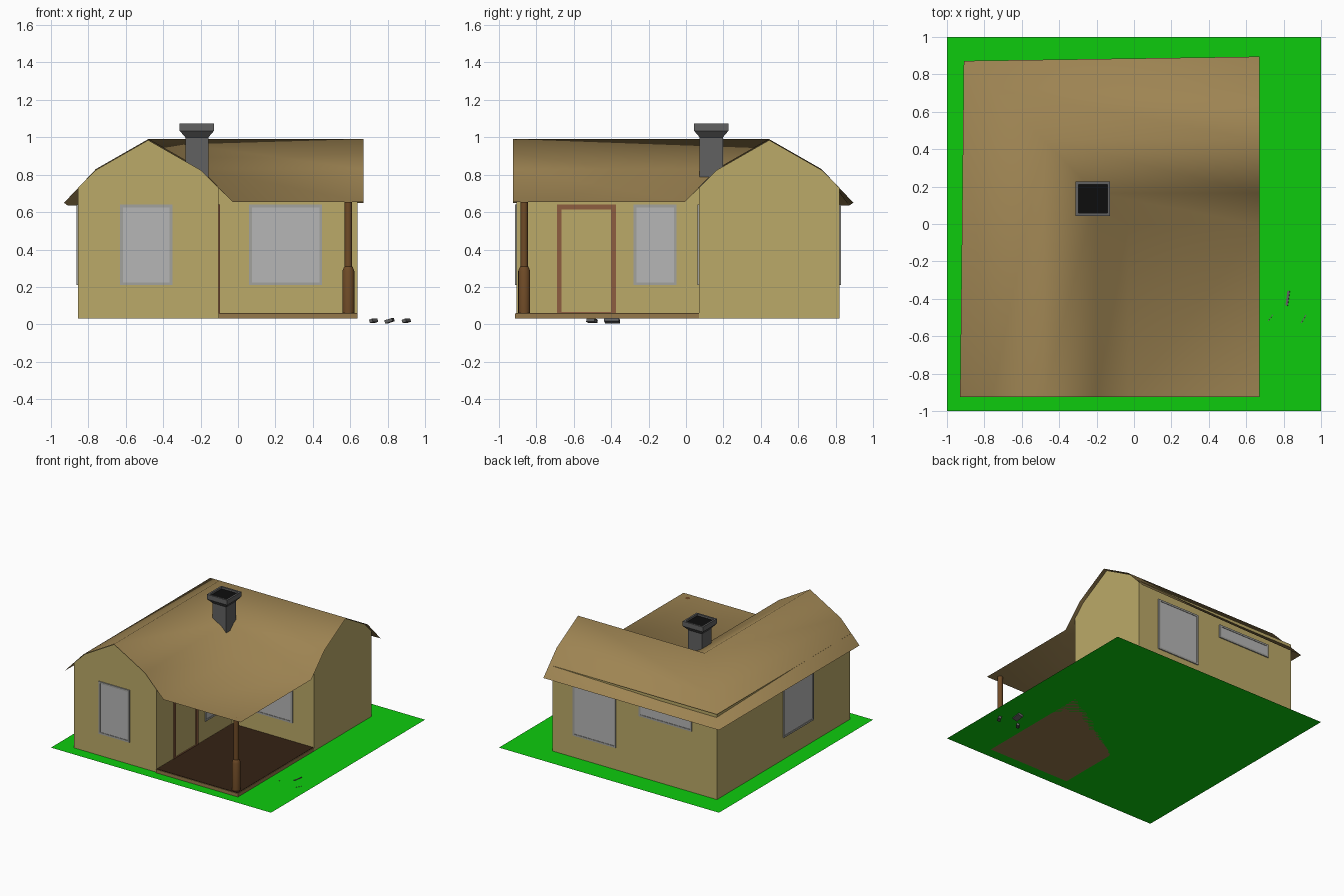
import bpy, bmesh, math
from mathutils import Vector, Matrix

if "Cube" in bpy.data.objects:
    bpy.data.objects.remove(bpy.data.objects["Cube"])

def mat(name, r, g, b):
    m = bpy.data.materials.new(name)
    m.diffuse_color = (r, g, b, 1)
    m.use_nodes = True
    m.node_tree.nodes["Principled BSDF"].inputs["Base Color"].default_value = m.diffuse_color
    return m

GRASS = mat("grass", 0.004, 0.6, 0.004)
WALL = mat("wall", 0.5, 0.4, 0.14)
ROOF = mat("roof", 0.34, 0.23, 0.085)
STONE = mat("stone", 0.12, 0.12, 0.12)
SOOT = mat("soot", 0.004, 0.004, 0.004)
FRAME = mat("frame", 0.36, 0.36, 0.34)
GLASS = mat("glass", 0.47, 0.47, 0.47)
DOOR = mat("door_wood", 0.27, 0.11, 0.05)
POST = mat("post_wood", 0.16, 0.07, 0.02)
EDGE = mat("porch_edge", 0.30, 0.19, 0.07)
DECK = mat("porch_deck", 0.035, 0.016, 0.007)

def obj(name, verts, faces, material, smooth=False, recalc=False):
    me = bpy.data.meshes.new(name)
    me.from_pydata([tuple(v) for v in verts], [], faces)
    if recalc:
        bm = bmesh.new()
        bm.from_mesh(me)
        bmesh.ops.recalc_face_normals(bm, faces=bm.faces)
        bm.to_mesh(me)
        bm.free()
    me.materials.append(material)
    for p in me.polygons:
        p.use_smooth = smooth
    o = bpy.data.objects.new(name, me)
    bpy.context.collection.objects.link(o)
    return o

def box(name, lo, hi, material):
    v = [(x, y, z) for x in (lo[0], hi[0]) for y in (lo[1], hi[1]) for z in (lo[2], hi[2])]
    f = [(0, 1, 3, 2), (4, 6, 7, 5), (0, 4, 5, 1), (2, 3, 7, 6), (0, 2, 6, 4), (1, 5, 7, 3)]
    return obj(name, v, f, material, recalc=True)

def loft(name, rings, material, smooth=False, caps=True):
    """Skin a stack of closed rings with equal point counts."""
    n = len(rings[0])
    v = [p for r in rings for p in r]
    f = [(k*n + i, k*n + (i+1) % n, (k+1)*n + (i+1) % n, (k+1)*n + i)
         for k in range(len(rings) - 1) for i in range(n)]
    if caps:
        f += [tuple(reversed(range(n))), tuple(range(len(v) - n, len(v)))]
    return obj(name, v, f, material, smooth)

RX, RY = -0.48, 0.445          # ridge lines of the two wings
G = 0.03                       # ground height

def stations(d, z, front, right):
    """A profile point carried along the L: front end, mitred corner, right end."""
    return [(RX + d, front, z), (RX + d, RY - d, z), (right, RY - d, z)]

# ground
obj("ground", [(-1, -1, G), (1, -1, G), (1, 1, G), (-1, 1, G)], [(0, 1, 2, 3)], GRASS)

# roof: gambrel profile around the L, plus the flat porch cover
prof = [(-0.45, 0.65), (-0.28, 0.83), (0, 0.99), (0.28, 0.83), (0.45, 0.655)]
v = [p for d, z in prof for p in stations(d, z, -0.925, 0.67)]
f = [(3*i + k, 3*i + 3 + k, 3*i + 4 + k, 3*i + 1 + k) for i in range(4) for k in range(2)]
v.append((0.67, -0.925, 0.655))
f.append((12, 15, 14, 13))
v[1] = (-0.91, 0.872, 0.635)   # drooping clipped rear corner
obj("roof", v, f, ROOF, smooth=True)

# walls: long sides of the L and two gable ends
gable = [(-0.375, G), (0.375, G), (0.375, 0.73), (0.28, 0.825), (0, 0.985), (-0.28, 0.825), (-0.375, 0.73)]
v, f = [], []
for d in (-0.375, 0.375):
    b = len(v)
    v += stations(d, G, -0.905, 0.64) + stations(d, 0.73, -0.905, 0.64)
    for k in range(2):
        q = (b + k, b + k + 1, b + k + 4, b + k + 3)
        f.append(q if d > 0 else q[::-1])
for end in (0, 2):
    b = len(v)
    v += [stations(d, z, -0.905, 0.64)[end] for d, z in gable]
    q = tuple(range(b, b + len(gable)))
    f.append(q if end == 0 else q[::-1])
obj("walls", v, f, WALL)

# windows and door: a flat raised frame around a pane
def opening(name, axis, side, plane, a0, a1, z0, z1, w, fmat, pane):
    def P(a, z, out):
        c = plane + side * out
        return (a, c, z) if axis == 'y' else (c, a, z)
    def ring(i, out):
        return [P(a0+i, z0+i, out), P(a1-i, z0+i, out), P(a1-i, z1-i, out), P(a0+i, z1-i, out)]
    o = loft(name + "_frame", [ring(0, 0), ring(0, 0.008), ring(w, 0.008), ring(w, 0)], fmat, caps=False)
    flip = (axis == 'y') == (side > 0)
    if flip:
        o.data.flip_normals()
    if pane:
        p = obj(name + "_pane", ring(w, 0.004), [(0, 1, 2, 3)], GLASS)
        if flip:
            p.data.flip_normals()

for name, axis, side, plane, a0, a1, z0 in [
        ("front_window", 'y', -1, -0.905, -0.63, -0.35, 0.21),
        ("porch_window", 'y', -1, 0.07, 0.06, 0.45, 0.21),
        ("porch_side_window", 'x', 1, -0.105, -0.28, -0.05, 0.21),
        ("back_window", 'y', 1, 0.82, 0.06, 0.45, 0.21),
        ("back_slot_window", 'y', 1, 0.82, -0.63, -0.15, 0.53),
        ("left_window", 'x', -1, -0.855, -0.43, -0.04, 0.21)]:
    opening(name, axis, side, plane, a0, a1, z0, 0.64, 0.015, FRAME, True)
opening("door", 'x', 1, -0.105, -0.69, -0.375, 0.04, 0.64, 0.025, DOOR, False)

# porch slab and dark deck
box("porch_slab", (-0.105, -0.915, G), (0.64, 0.07, 0.058), EDGE)
box("porch_deck", (-0.10, -0.91, 0.05), (0.635, 0.069, 0.061), DECK)

# turned porch post
def circle(r, z, n=16):
    return [(0.59 + r*math.cos(2*math.pi*i/n), -0.865 + r*math.sin(2*math.pi*i/n), z) for i in range(n)]
post = loft("porch_post", [circle(0.032, 0.058), circle(0.032, 0.285), circle(0.024, 0.305),
                           circle(0.02, 0.31), circle(0.02, 0.655)], POST)
bpy.context.view_layer.objects.active = post
post.select_set(True)
bpy.ops.object.shade_smooth_by_angle(angle=math.radians(35))

# chimney with flared hollow cap
def square(h, z):
    return [(-0.22 + sx*h, 0.135 + sy*h, z) for sx, sy in ((-1, -1), (1, -1), (1, 1), (-1, 1))]
loft("chimney", [square(0.062, 0.68), square(0.062, 1.0), square(0.092, 1.035), square(0.092, 1.075),
                 square(0.077, 1.075), square(0.077, 1.04)], STONE, caps=False)
loft("chimney_flue", [square(0.077, 1.06), square(0.077, 1.035), square(0.05, 1.0), square(0.05, 0.9)], SOOT)

# path stones: small tilted slabs
for i, (x, y, w, l, yaw) in enumerate([(0.725, -0.497, 0.022, 0.045, -38), (0.81, -0.395, 0.042, 0.08, -8),
                                       (0.90, -0.505, 0.025, 0.05, -30)]):
    s = box(f"path_stone_{i+1}", (-w/2, -l/2, -0.009), (w/2, l/2, 0.009), STONE)
    s.matrix_world = (Matrix.Translation((x, y, 0.019)) @ Matrix.Rotation(math.radians(yaw), 4, 'Z')
                      @ Matrix.Rotation(math.radians(-18), 4, 'Y'))
